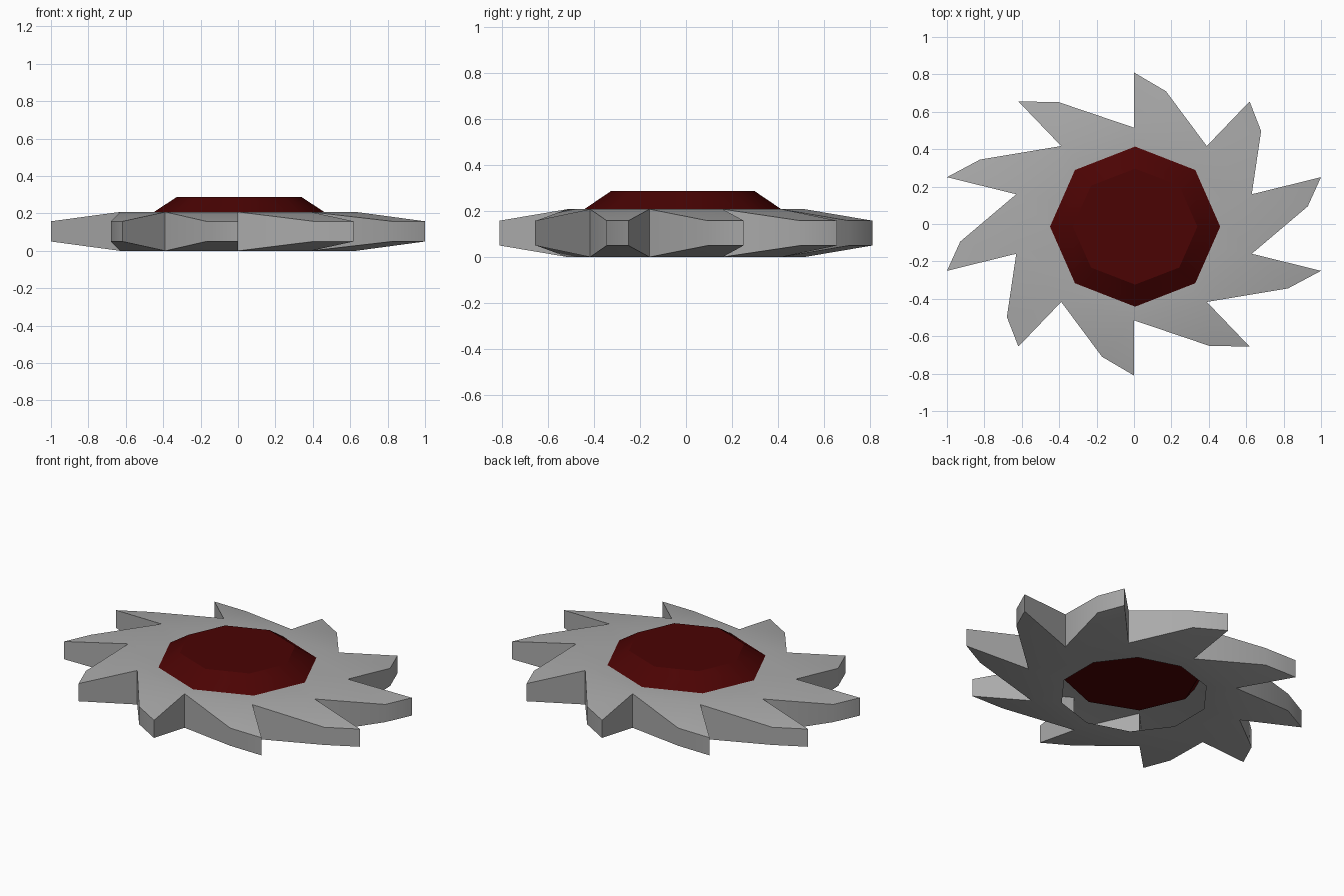
import bpy, bmesh
from math import sin, cos, radians

if "Cube" in bpy.data.objects:
    bpy.data.objects.remove(bpy.data.objects["Cube"])


def finish(name, bm, colour, smooth=False):
    bmesh.ops.recalc_face_normals(bm, faces=bm.faces)
    mesh = bpy.data.meshes.new(name)
    bm.to_mesh(mesh)
    bm.free()
    obj = bpy.data.objects.new(name, mesh)
    bpy.context.collection.objects.link(obj)
    mat = bpy.data.materials.new(name + "_colour")
    mat.diffuse_color = colour
    mat.use_nodes = True
    mat.node_tree.nodes["Principled BSDF"].inputs["Base Color"].default_value = mat.diffuse_color
    mesh.materials.append(mat)
    if smooth:
        bpy.ops.object.select_all(action='DESELECT')
        obj.select_set(True)
        bpy.context.view_layer.objects.active = obj
        bpy.ops.object.shade_smooth_by_angle(angle=radians(30))
    return obj


def oval_point(bm, rx, ry, degrees, z, cx=0, cy=0):
    t = radians(degrees)
    return bm.verts.new((cx + rx * sin(t), cy + ry * cos(t), z))


# Toothed ring: hollow shell, ten swept teeth thinning towards their tips
TEETH = 10
bm = bmesh.new()
outlines = []
for z_body, z_tip, hole_size in ((0.0, 0.05, 1.0), (0.208, 0.158, 0.92)):
    hole, valley, tip, shoulder = [], [], [], []
    for k in range(TEETH):
        a = k * 360 / TEETH
        hole.append(oval_point(bm, 0.42 * hole_size, 0.405 * hole_size, a, z_body))
        valley.append(oval_point(bm, 0.662, 0.515, a, z_body))
        tip.append(oval_point(bm, 1.0515, 0.81, a, z_tip))
        shoulder.append(oval_point(bm, 0.937, 0.722, a + 10.5, z_tip))
    for k in range(TEETH):
        n = (k + 1) % TEETH
        bm.faces.new((hole[k], hole[n], valley[n], valley[k]))
        bm.faces.new((valley[k], tip[k], shoulder[k], valley[n]))
    outlines.append([v for trio in zip(valley, tip, shoulder) for v in trio])
low, high = outlines
for i in range(len(low)):
    j = (i + 1) % len(low)
    bm.faces.new((low[i], low[j], high[j], high[i]))
finish("toothed_ring", bm, (0.4, 0.4, 0.4, 1), smooth=True)

# Red faceted gem seated in the hole
SIDES = 8
bm = bmesh.new()
rings = []
for rx, ry, z in ((0.39, 0.37, 0.12), (0.455, 0.428, 0.208), (0.333, 0.31, 0.288)):
    rings.append([oval_point(bm, rx, ry, i * 360 / SIDES, z, 0.006, -0.014)
                  for i in range(SIDES)])
for low, high in zip(rings, rings[1:]):
    for i in range(SIDES):
        j = (i + 1) % SIDES
        bm.faces.new((low[i], low[j], high[j], high[i]))
bm.faces.new(rings[0])
bm.faces.new(rings[-1])
finish("centre_gem", bm, (0.07, 0.001, 0.001, 1), smooth=True)
